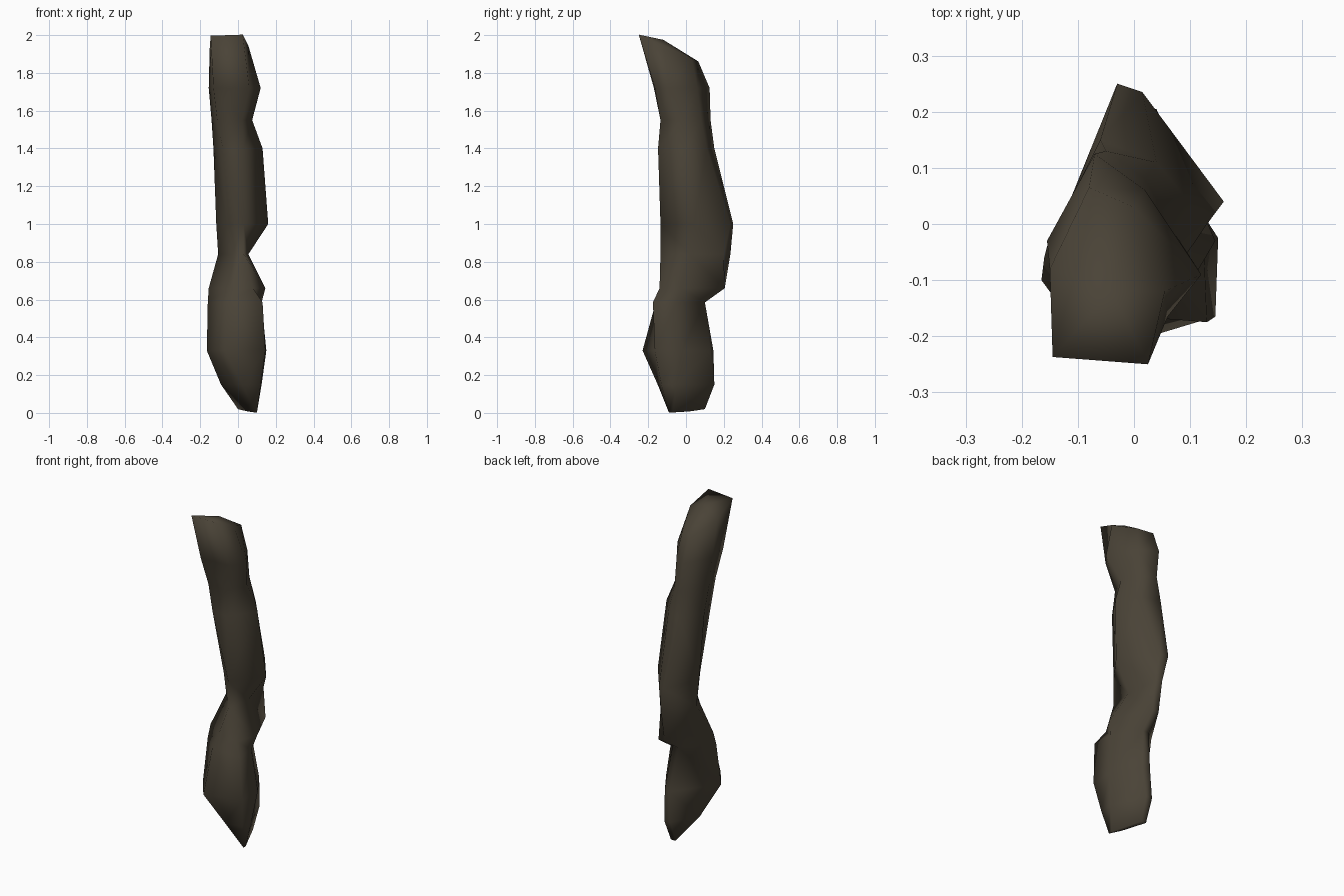
import bpy, bmesh

# Cross-sections of the branch, bottom to top: height, then six (x, y) corners
# in the order left, front-left, front-right, right, back-right, back-left
RINGS = [
    (0.01, (0, .10), (.06, -.03), (.10, -.09), (.10, -.07), (.03, .10), (.01, .10)),
    (0.15, (-.09, 0), (.02, -.15), (.12, -.13), (.125, -.05), (.04, .15), (0, .15)),
    (0.33, (-.165, -.10), (-.07, -.23), (.145, -.165), (.15, -.025), (.05, .13), (.01, .145)),
    (0.585, (-.16, -.06), (-.06, -.16), (.13, -.175), (.125, -.05), (.02, .10), (-.02, .10)),
    (0.66, (-.155, -.04), (-.04, -.13), (.08, -.14), (.145, -.03), (.04, .205), (0, .205)),
    (0.84, (-.105, .05), (-.03, -.06), (.03, -.135), (.055, .02), (.03, .20), (0, .235)),
    (1.00, (-.115, .04), (-.06, -.05), (.03, -.135), (.16, .04), (.015, .235), (-.03, .25)),
    (1.40, (-.13, .01), (-.08, -.13), (.03, -.148), (.13, 0), (.04, .11), (-.06, .15)),
    (1.55, (-.14, -.02), (-.11, -.125), (.02, -.135), (.075, -.02), (.02, .08), (-.05, .13)),
    (1.72, (-.155, -.03), (-.13, -.17), (.06, -.165), (.12, -.09), (.02, .06), (-.07, .125)),
    (1.89, (-.15, -.08), (-.145, -.237), (.025, -.25), (.055, -.12), (0, .03), (-.08, .065)),
]
SLOPE = {0: 0.1, len(RINGS) - 1: -0.45}   # the two ends are cut at a slant

bark = bpy.data.materials.new("dark_bark")
bark.diffuse_color = (0.068, 0.056, 0.038, 1)

bm = bmesh.new()
loops = []
for i, (z, *pts) in enumerate(RINGS):
    k = SLOPE.get(i, 0)
    loops.append([bm.verts.new((x, y, z + k * y)) for x, y in pts])

# Bark sides
for a, b in zip(loops, loops[1:]):
    for j in range(6):
        n = (j + 1) % 6
        bm.faces.new((a[j], a[n], b[n], b[j]))

# End caps, fanned round a centre point
for loop, centre in ((loops[0], (.05, .02, .008)), (loops[-1], (-.04, -.12, 1.975))):
    c = bm.verts.new(centre)
    for j in range(6):
        bm.faces.new((loop[j], loop[(j + 1) % 6], c))

bmesh.ops.triangulate(bm, faces=[f for f in bm.faces if len(f.verts) == 4])
bmesh.ops.recalc_face_normals(bm, faces=bm.faces)
mesh = bpy.data.meshes.new("branch")
bm.to_mesh(mesh)
bm.free()
mesh.materials.append(bark)
mesh.shade_smooth()
branch = bpy.data.objects.new("branch", mesh)
bpy.context.collection.objects.link(branch)
